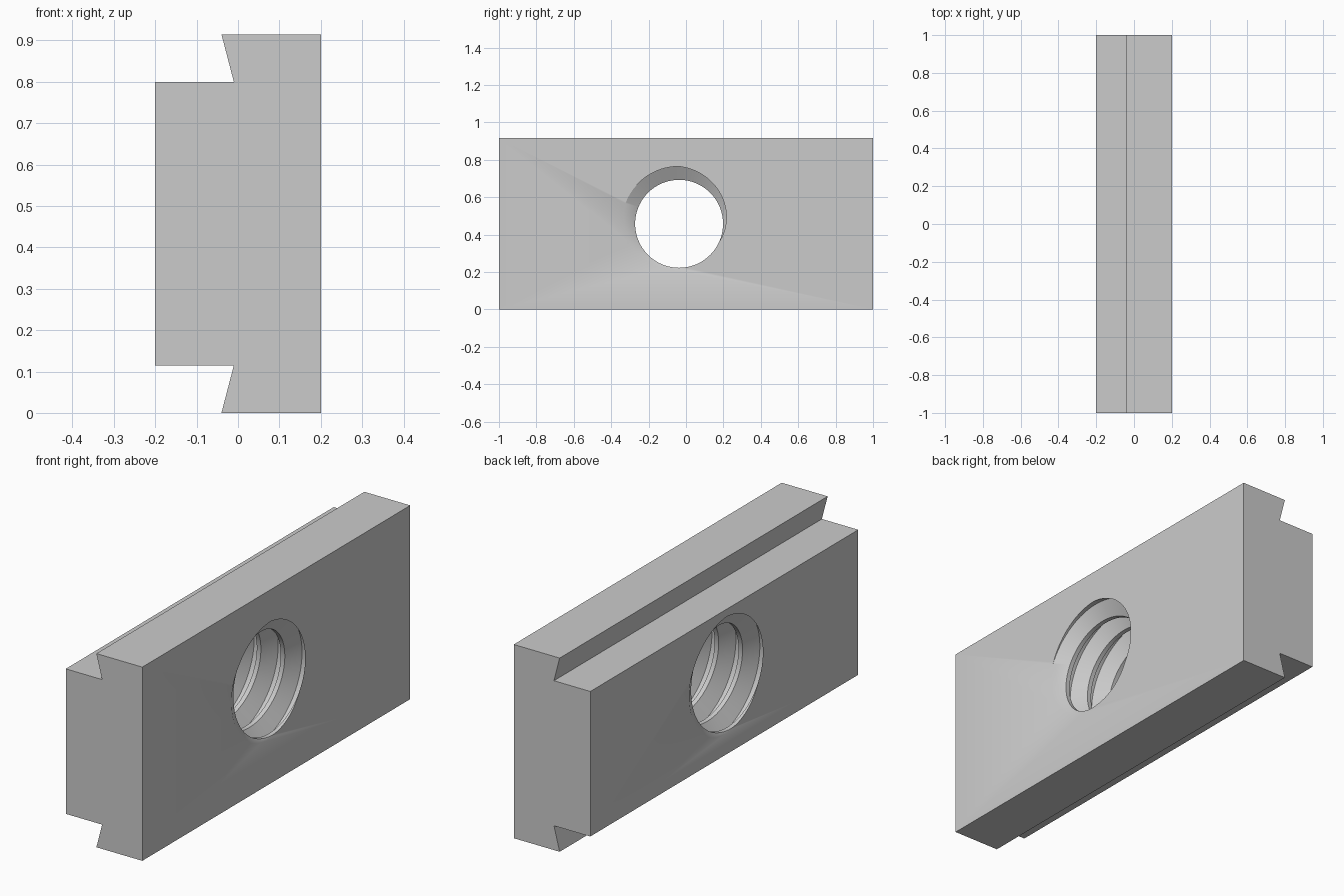
import bpy
import bmesh
from math import cos, sin, tau, radians

if "Cube" in bpy.data.objects:
    bpy.data.objects.remove(bpy.data.objects["Cube"], do_unlink=True)

HEIGHT = 0.915
HOLE_Y, HOLE_Z = -0.037, HEIGHT / 2
MINOR, MAJOR, PITCH = 0.235, 0.307, 0.125
SEGMENTS, TURNS = 96, 8
START_ANGLE = radians(125)  # where the groove centre meets the +x face

grey = bpy.data.materials.new("plain_grey")
grey.use_nodes = True
grey.diffuse_color = (0.6, 0.6, 0.6, 1)
grey.node_tree.nodes["Principled BSDF"].inputs["Base Color"].default_value = (0.6, 0.6, 0.6, 1)


def make_object(name, bm):
    bmesh.ops.recalc_face_normals(bm, faces=bm.faces[:])
    mesh = bpy.data.meshes.new(name)
    bm.to_mesh(mesh)
    bm.free()
    mesh.materials.append(grey)
    obj = bpy.data.objects.new(name, mesh)
    bpy.context.collection.objects.link(obj)
    return obj


# Block: stepped profile with undercut shoulders, extruded front to back
lower = [(-0.2, 0.115), (-0.01, 0.115), (-0.04, 0), (0.2, 0)]
upper = [(0.2, HEIGHT), (-0.04, HEIGHT), (-0.01, 0.8), (-0.2, 0.8)]
bm = bmesh.new()
face = bm.faces.new([bm.verts.new((x, -1, z)) for x, z in lower + upper])
side = bmesh.ops.extrude_face_region(bm, geom=[face])["geom"]
bmesh.ops.translate(bm, vec=(0, 2, 0),
                    verts=[v for v in side if isinstance(v, bmesh.types.BMVert)])
block = make_object("slot_nut_block", bm)

# Thread cutter: one helical strip whose turns share their edges
PROFILE = [(-0.415, MINOR), (-0.095, MAJOR), (0.095, MAJOR), (0.415, MINOR)]
STEP = len(PROFILE)
bm = bmesh.new()
columns = []
for j in range(SEGMENTS):
    angle = tau * j / SEGMENTS
    column = []
    for level in range(STEP * TURNS + (STEP if j == 0 else 0)):
        turn, corner = divmod(level, STEP)
        offset, radius = PROFILE[corner]
        x = 0.2 + PITCH * (turn - TURNS + 2 + offset + (angle - START_ANGLE) / tau)
        column.append(bm.verts.new((x, HOLE_Y + radius * cos(angle),
                                    HOLE_Z + radius * sin(angle))))
    columns.append(column)
columns.append(columns[0][STEP:])
for a, b in zip(columns, columns[1:]):
    for n in range(STEP * TURNS - 1):
        bm.faces.new((a[n], b[n], b[n + 1], a[n + 1]))

# Close both ends with fans to the axis
rim = [e for e in bm.edges if e.is_boundary]
for sign in (-1, 1):
    edges = [e for e in rim if e.verts[0].co.x * sign > 0]
    middle = sum(e.verts[0].co.x for e in edges) / len(edges)
    hub = bm.verts.new((middle, HOLE_Y, HOLE_Z))
    for e in edges:
        bm.faces.new((e.verts[0], e.verts[1], hub))
cutter = make_object("thread_cutter", bm)
cutter.hide_render = True

# Cut the threaded hole and drop the cutter
cut = block.modifiers.new("threaded_hole", "BOOLEAN")
cut.operation = "DIFFERENCE"
cut.solver = "EXACT"
cut.object = cutter
bpy.ops.object.select_all(action="DESELECT")
block.select_set(True)
bpy.context.view_layer.objects.active = block
bpy.ops.object.modifier_apply(modifier=cut.name)
bpy.data.objects.remove(cutter, do_unlink=True)
bpy.ops.object.shade_smooth_by_angle(angle=radians(30))
